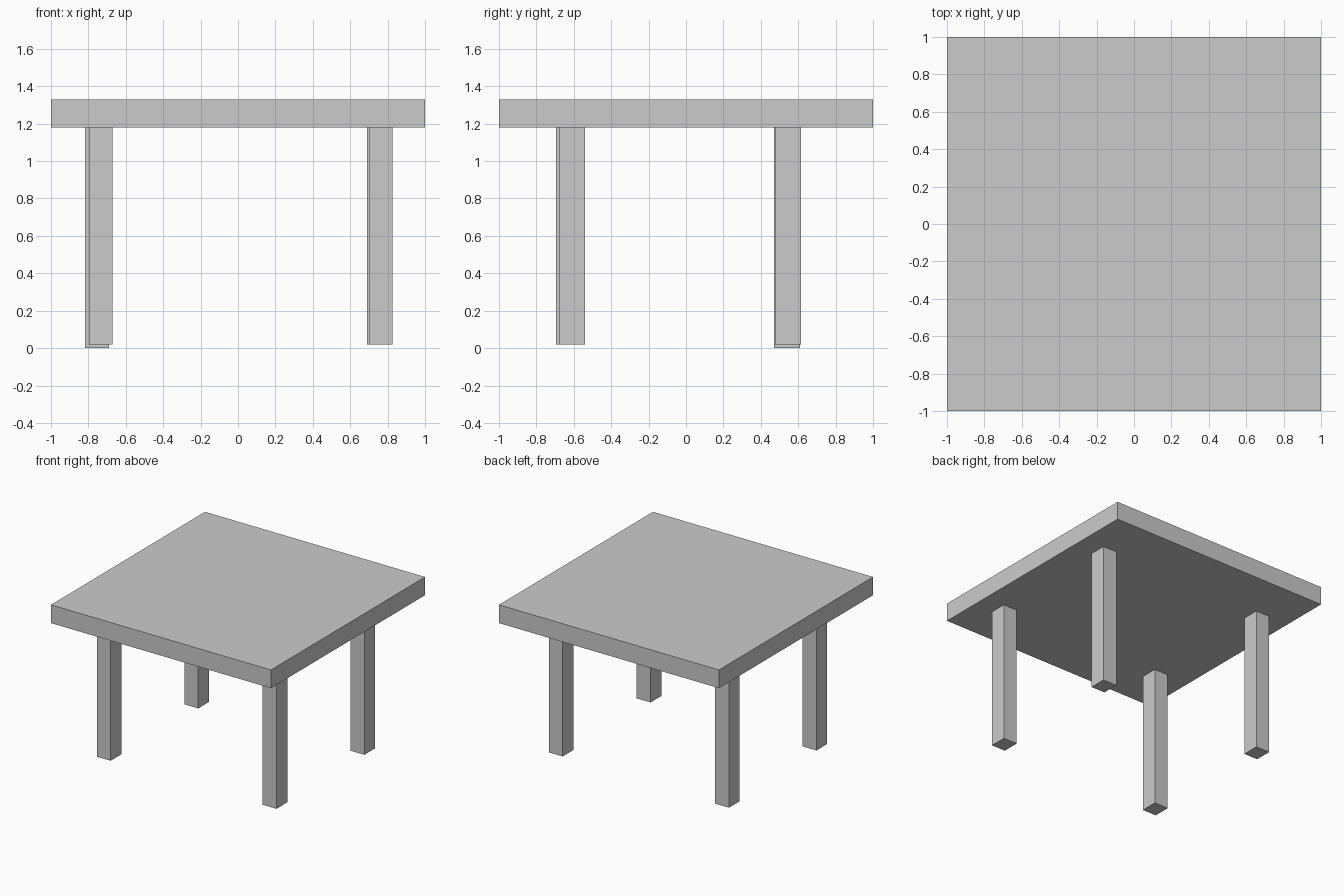
import bpy

if "Cube" in bpy.data.objects:
    bpy.data.objects.remove(bpy.data.objects["Cube"])

TOP_Z, TOP_THICK = 1.33, 0.15
LEG_W, LEG_D = 0.126, 0.14


def box(name, lo, hi):
    """Axis-aligned box between two corners."""
    centre = [(a + b) / 2 for a, b in zip(lo, hi)]
    bpy.ops.mesh.primitive_cube_add(size=1, location=centre)
    ob = bpy.context.object
    ob.name = name
    ob.scale = [b - a for a, b in zip(lo, hi)]
    bpy.ops.object.transform_apply(location=False, rotation=False, scale=True)
    return ob


# Table top
under = TOP_Z - TOP_THICK
box("table_top", (-1, -1, under), (1, 1, TOP_Z))

# Legs, slightly uneven in placement: minimum x, minimum y, foot height
legs = {
    "front_left_leg": (-0.797, -0.695, 0.02),
    "front_right_leg": (0.70, -0.68, 0.02),
    "back_left_leg": (-0.817, 0.47, 0.0),
    "back_right_leg": (0.69, 0.475, 0.02),
}
for name, (x, y, z) in legs.items():
    box(name, (x, y, z), (x + LEG_W, y + LEG_D, under))
